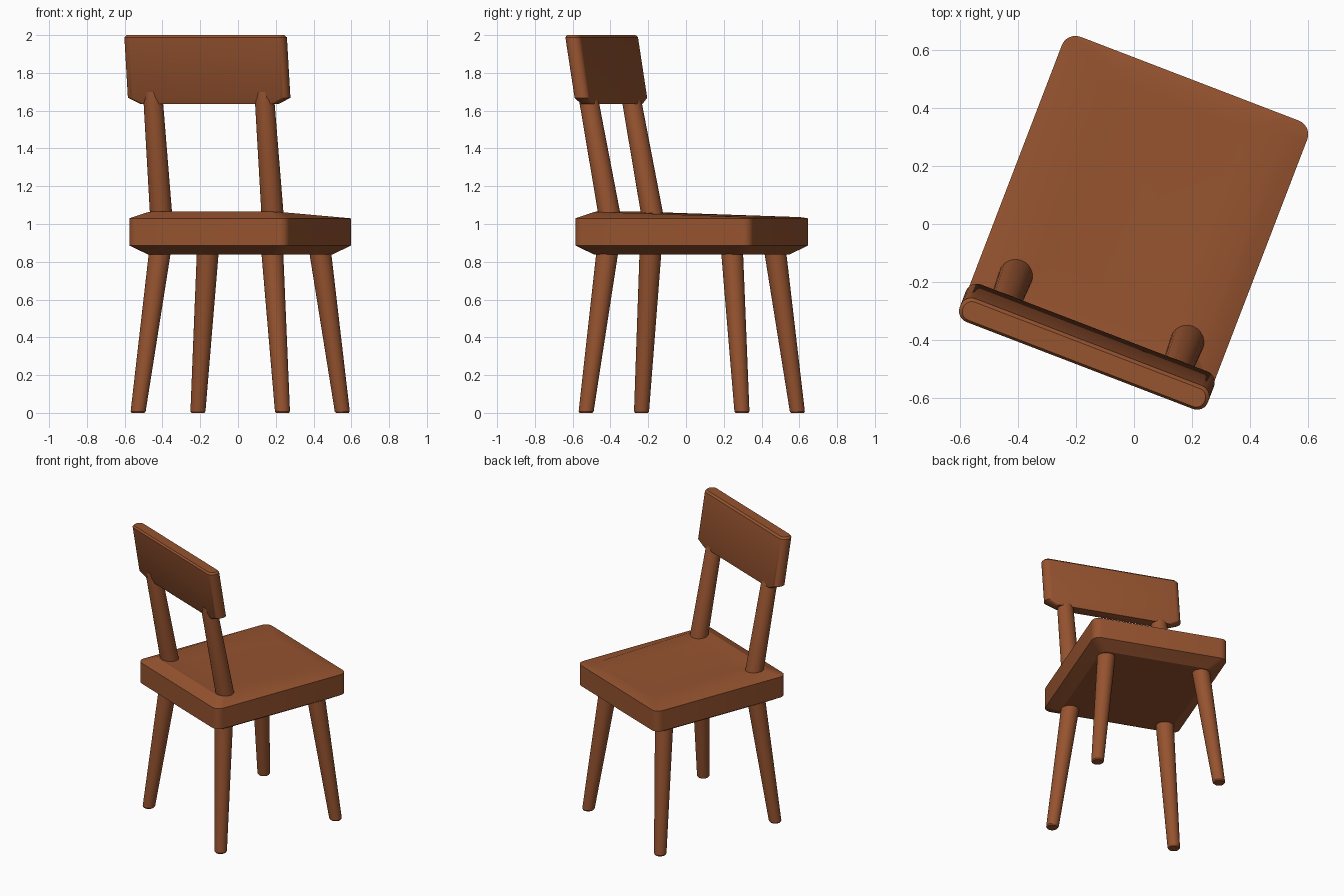
import bpy, bmesh, math

if "Cube" in bpy.data.objects:
    bpy.data.objects.remove(bpy.data.objects["Cube"])

ANGLE = math.radians(21)          # the whole chair is turned about z
C, S = math.cos(ANGLE), math.sin(ANGLE)

wood = bpy.data.materials.new("brown wood")
wood.diffuse_color = (0.305, 0.087, 0.029, 1)
wood.use_nodes = True
wood.node_tree.nodes["Principled BSDF"].inputs["Base Color"].default_value = wood.diffuse_color


def loft(name, rings, smooth=30):
    """Skin a stack of equal-length rings (bottom to top) and cap both ends."""
    bm = bmesh.new()
    loops = [[bm.verts.new((u * C + v * S, -u * S + v * C, z)) for u, v, z in r]
             for r in rings]
    n = len(loops[0])
    for a, b in zip(loops, loops[1:]):
        for i in range(n):
            j = (i + 1) % n
            bm.faces.new((a[i], a[j], b[j], b[i]))
    bm.faces.new(loops[0][::-1])
    bm.faces.new(loops[-1])
    bmesh.ops.recalc_face_normals(bm, faces=bm.faces)
    me = bpy.data.meshes.new(name)
    bm.to_mesh(me)
    bm.free()
    me.materials.append(wood)
    ob = bpy.data.objects.new(name, me)
    bpy.context.collection.objects.link(ob)
    bpy.ops.object.select_all(action='DESELECT')
    ob.select_set(True)
    bpy.context.view_layer.objects.active = ob
    bpy.ops.object.shade_smooth_by_angle(angle=math.radians(smooth))
    return ob


def rounded(hw, v0, v1, r, z, seg=6):
    """Rounded rectangle; z is a number or a function of v."""
    pts = []
    for k, (su, v) in enumerate(((1, v1 - r), (-1, v1 - r), (-1, v0 + r), (1, v0 + r))):
        for i in range(seg + 1):
            a = math.pi / 2 * (k + i / seg)
            pv = v + r * math.sin(a)
            pts.append((su * (hw - r) + r * math.cos(a), pv, z(pv) if callable(z) else z))
    return pts


def circle(u, v, z, r, n=24):
    return [(u + r * math.cos(2 * math.pi * i / n),
             v + r * math.sin(2 * math.pi * i / n), z) for i in range(n)]


def slope(v0, z0, v1, z1):
    return lambda v: z0 + (z1 - z0) * (v - v0) / (v1 - v0)


# seat: chamfered underside, raised back rim, shallow dish
loft("seat", [
    rounded(0.372, -0.390, 0.455, 0.04, 0.838),
    rounded(0.452, -0.470, 0.535, 0.05, 0.886),
    rounded(0.452, -0.470, 0.535, 0.05, 1.030),
    rounded(0.370, -0.385, 0.520, 0.04, slope(-0.385, 1.065, 0.52, 1.036)),
    rounded(0.250, -0.270, 0.440, 0.08, slope(-0.27, 1.054, 0.44, 1.036)),
], 20)

for side, su in (("left", -1), ("right", 1)):
    # splayed tapered legs
    for end, vb, vt in (("front", 0.475, 0.385), ("back", -0.41, -0.325)):
        def leg(z, r):
            t = z / 0.84
            return circle(su * (0.41 - 0.09 * t), vb + (vt - vb) * t, z, r)
        loft(f"{end}_{side}_leg",
             [leg(0, 0.034), leg(0.008, 0.040), leg(0.84, 0.058), leg(0.9, 0.058)])

    # leaning back posts
    def post(z, r):
        return circle(su * 0.316, -0.315 - 0.193 * (z - 1.06), z, r)
    loft(f"{side}_back_post", [post(1.0, 0.060), post(1.06, 0.059),
                               post(1.64, 0.052), post(1.70, 0.040)])


# leaning backrest panel with chamfered lower ends
def panel(z, hw, th):
    vc = -0.423 - 0.163 * (z - 1.65)
    return rounded(hw, vc - th / 2, vc + th / 2, th * 0.46, z)


loft("backrest", [panel(1.636, 0.39, 0.070), panel(1.668, 0.457, 0.086),
                  panel(1.988, 0.457, 0.086), panel(2.0, 0.445, 0.066)])
